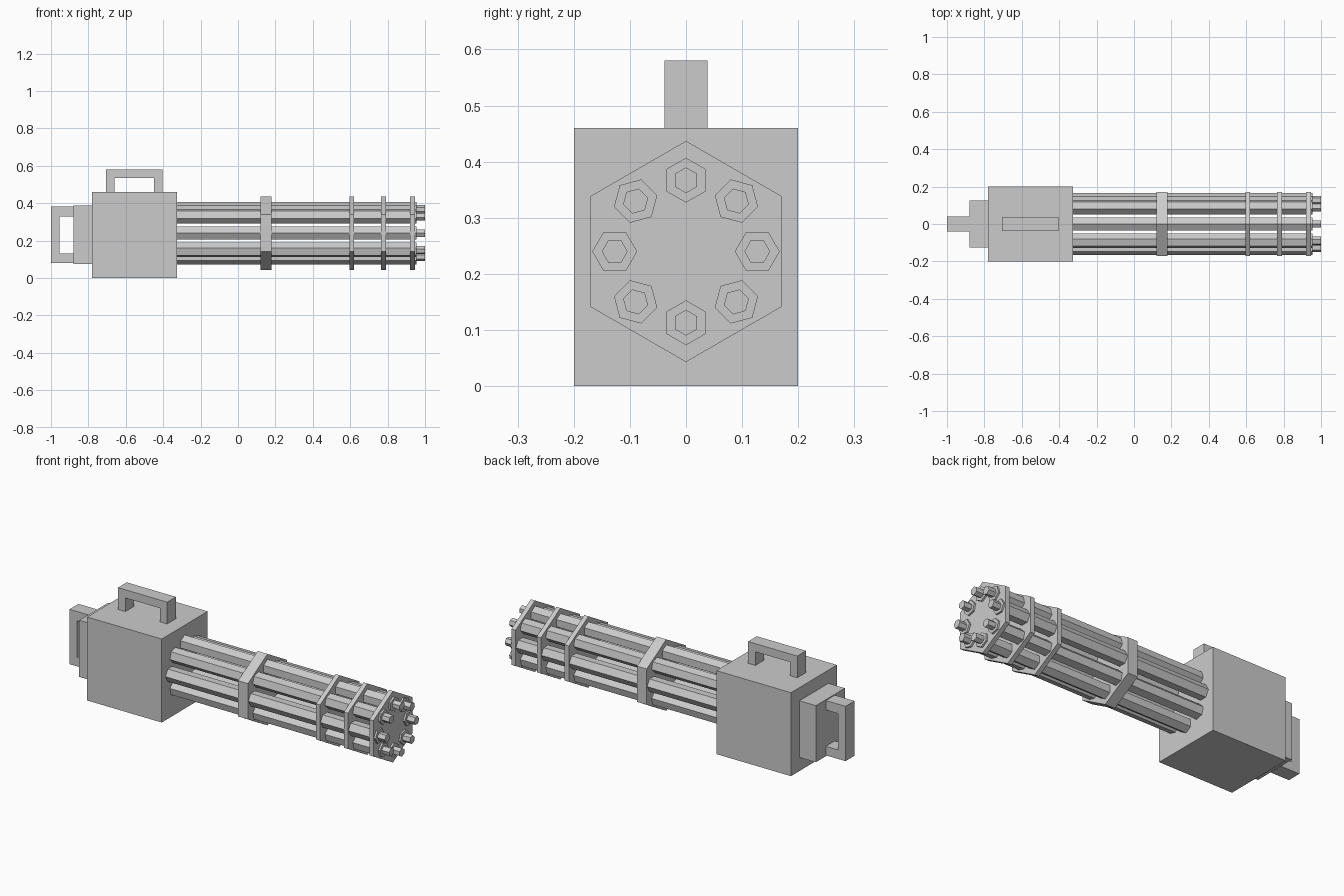
import bpy, bmesh, math
from mathutils import Matrix

if "Cube" in bpy.data.objects:
    bpy.data.objects.remove(bpy.data.objects["Cube"])

AXIS_Z = 0.24      # height of the barrel cluster axis


def finish(name, bm):
    bmesh.ops.recalc_face_normals(bm, faces=bm.faces)
    mesh = bpy.data.meshes.new(name)
    bm.to_mesh(mesh)
    bm.free()
    obj = bpy.data.objects.new(name, mesh)
    bpy.context.collection.objects.link(obj)
    return obj


def extrude_profile(name, pts, half_width):
    """Extrude an (x, z) outline symmetrically along y."""
    bm = bmesh.new()
    face = bm.faces.new([bm.verts.new((x, -half_width, z)) for x, z in pts])
    ext = bmesh.ops.extrude_face_region(bm, geom=[face])
    verts = [v for v in ext["geom"] if isinstance(v, bmesh.types.BMVert)]
    bmesh.ops.translate(bm, verts=verts, vec=(0, 2 * half_width, 0))
    return finish(name, bm)


def block(name, x0, x1, half_width, z0, z1):
    return extrude_profile(name, [(x0, z0), (x1, z0), (x1, z1), (x0, z1)], half_width)


def hex_prism(bm, x0, x1, radius, offset=0.0, angle=0.0):
    """Hexagonal prism along x, corner pointing outwards, turned about the axis."""
    start = len(bm.verts)
    rings = []
    for x in (x0, x1):
        rings.append([bm.verts.new((x, radius * math.sin(k * math.pi / 3),
                                    offset + radius * math.cos(k * math.pi / 3)))
                      for k in range(6)])
    a, b = rings
    bm.faces.new(a)
    bm.faces.new(b[::-1])
    for k in range(6):
        j = (k + 1) % 6
        bm.faces.new((a[k], b[k], b[j], a[j]))
    bmesh.ops.transform(bm, verts=a + b, matrix=Matrix.Translation((0, 0, AXIS_Z))
                        @ Matrix.Rotation(angle, 4, 'X'))


# Housing and rear plate
block("housing", -0.78, -0.325, 0.2, 0.0, 0.46)
block("rear_plate", -0.88, -0.78, 0.126, 0.075, 0.387)

# Carry handle on top, and rear grip
extrude_profile("top_handle", [(-0.705, 0.46), (-0.66, 0.46), (-0.66, 0.535), (-0.45, 0.535),
                               (-0.45, 0.46), (-0.405, 0.46), (-0.405, 0.58), (-0.705, 0.58)], 0.038)
extrude_profile("rear_grip", [(-0.88, 0.08), (-0.88, 0.13), (-0.955, 0.13), (-0.955, 0.33),
                              (-0.88, 0.33), (-0.88, 0.382), (-1.0, 0.382), (-1.0, 0.08)], 0.039)

# Eight barrels with thinner muzzles
for i in range(8):
    bm = bmesh.new()
    turn = i * math.pi / 4
    hex_prism(bm, -0.325, 0.955, 0.04, 0.127, turn)
    hex_prism(bm, 0.955, 1.0, 0.023, 0.127, turn)
    finish(f"barrel_{i + 1}", bm)

# Clamp plates along the barrels
for i, (x0, x1) in enumerate([(0.12, 0.18), (0.595, 0.62), (0.765, 0.79), (0.92, 0.945)]):
    bm = bmesh.new()
    hex_prism(bm, x0, x1, 0.197)
    finish(f"clamp_plate_{i + 1}", bm)
